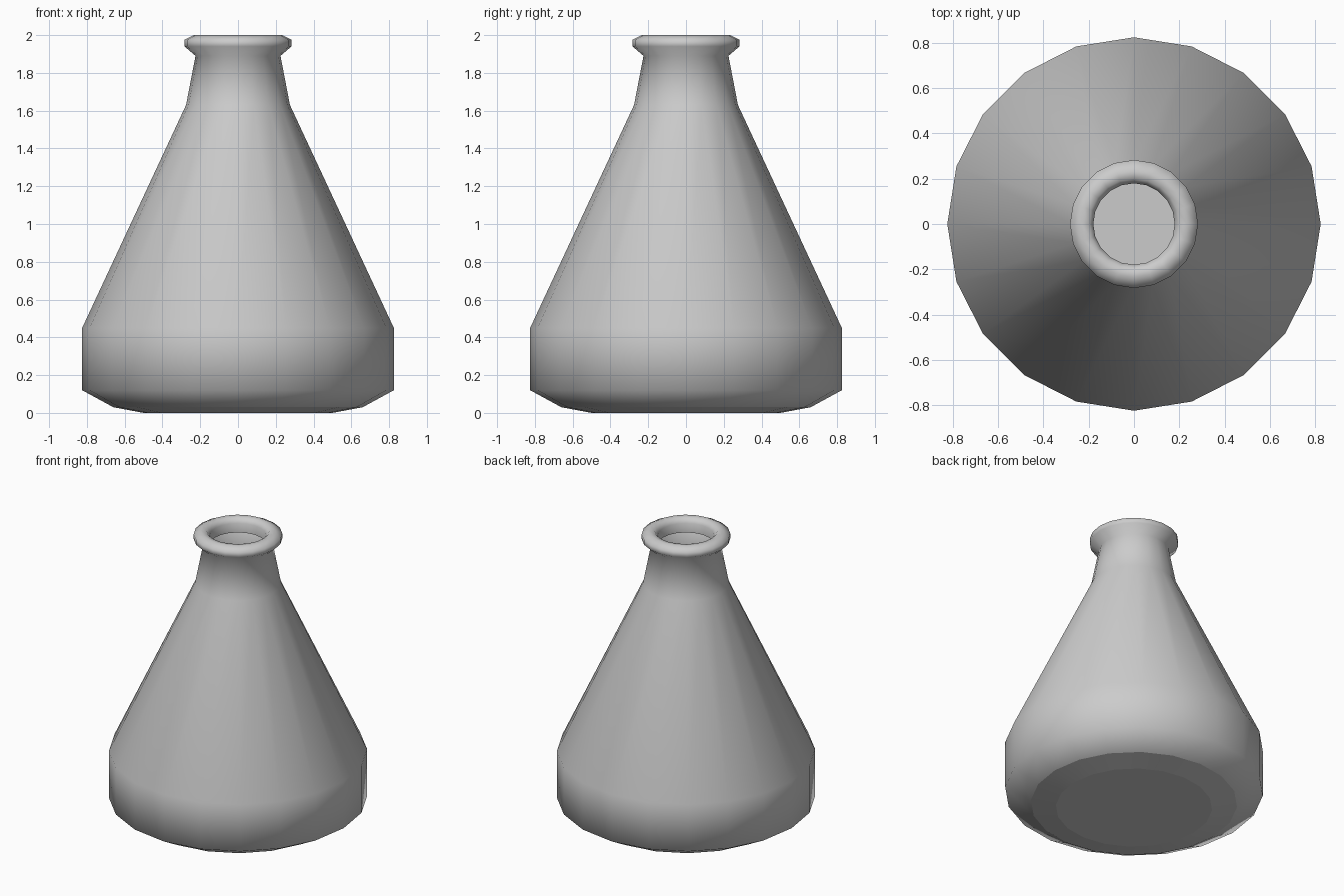
import bpy, bmesh
from math import pi, sin, cos

if "Cube" in bpy.data.objects:
    bpy.data.objects.remove(bpy.data.objects["Cube"])

SIDES = 20
# radius, height from the foot up to the lip and into the mouth
PROFILE = [
    (0.50, 0.00), (0.66, 0.03), (0.825, 0.12), (0.825, 0.45),   # foot and wall
    (0.275, 1.63), (0.225, 1.89),                               # cone and neck
    (0.283, 1.94), (0.283, 1.975), (0.235, 2.00),               # lip
    (0.20, 1.995), (0.18, 1.965), (0.18, 1.90),                 # mouth
]
BASE_RING = 1

bm = bmesh.new()
rings = []
for r, z in PROFILE:
    rings.append([bm.verts.new((r * cos(2 * pi * i / SIDES),
                                r * sin(2 * pi * i / SIDES), z))
                  for i in range(SIDES)])

# side walls
for low, high in zip(rings, rings[1:]):
    for i in range(SIDES):
        j = (i + 1) % SIDES
        bm.faces.new((low[i], low[j], high[j], high[i]))

# flat underside
bm.faces.new(list(reversed(rings[0])))

for f in bm.faces:
    f.smooth = True

# crisp edge where the underside meets the body
for k in (0, BASE_RING):
    for i in range(SIDES):
        e = bm.edges.get((rings[k][i], rings[k][(i + 1) % SIDES]))
        e.smooth = False

mesh = bpy.data.meshes.new("conical_flask")
bm.to_mesh(mesh)
bm.free()
flask = bpy.data.objects.new("conical_flask", mesh)
bpy.context.collection.objects.link(flask)
